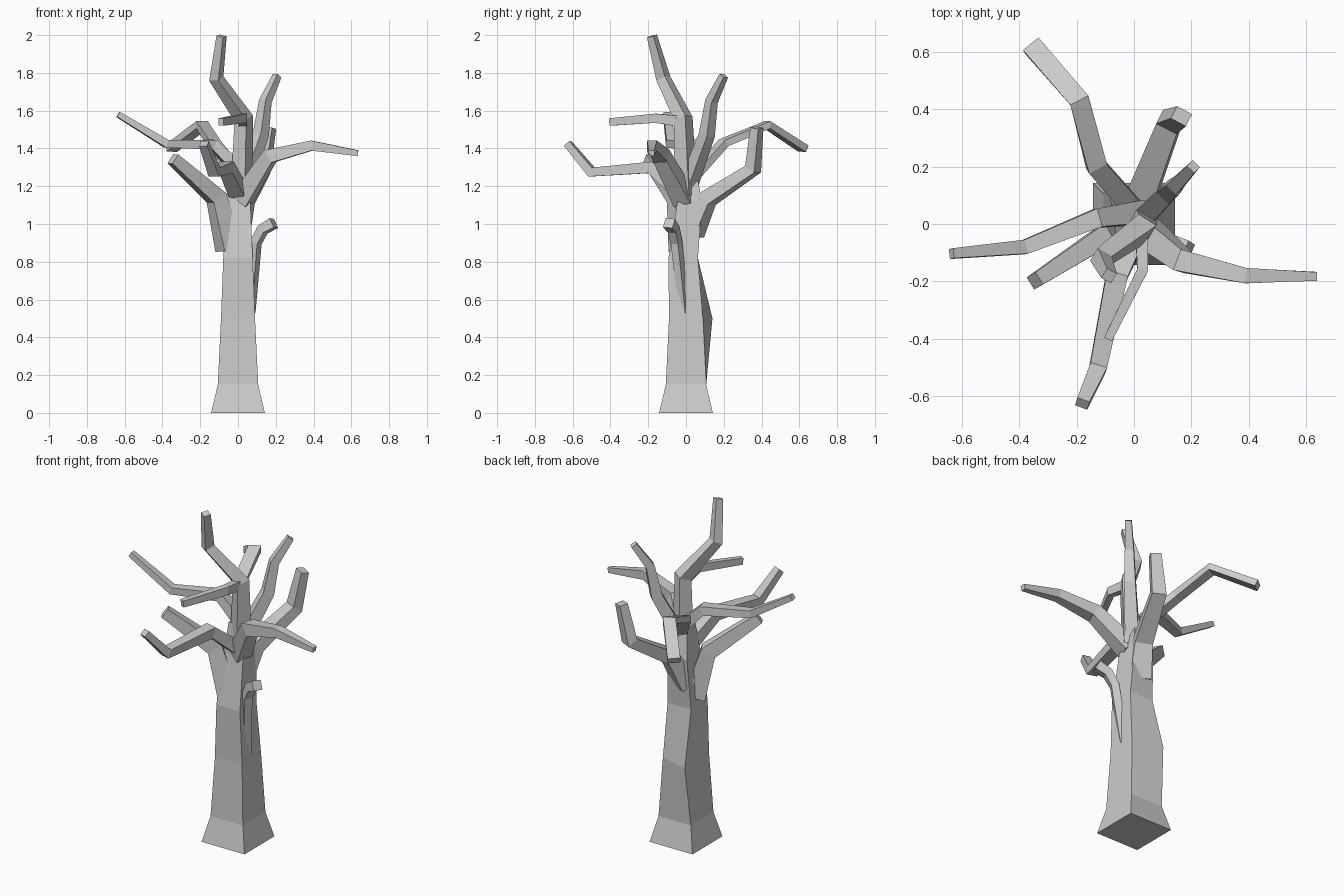
import bpy
from mathutils import Vector

if "Cube" in bpy.data.objects:
    bpy.data.objects.remove(bpy.data.objects["Cube"])


def loft(name, rings):
    """Closed flat-shaded tube through four-sided rings."""
    verts = [v for ring in rings for v in ring]
    faces = [(3, 2, 1, 0)]
    for a in range(0, len(verts) - 4, 4):
        faces += [(a + i, a + (i + 1) % 4, a + 4 + (i + 1) % 4, a + 4 + i) for i in range(4)]
    n = len(verts)
    faces.append((n - 4, n - 3, n - 2, n - 1))
    mesh = bpy.data.meshes.new(name)
    mesh.from_pydata(verts, [], faces)
    ob = bpy.data.objects.new(name, mesh)
    bpy.context.collection.objects.link(ob)


def branch(name, start, end, *path, flat=0.85):
    """Limb whose width tapers from start to end; flat is height / width."""
    pts = [Vector(p) for p in path]
    last = len(pts) - 1
    run = pts[-1] - pts[0]
    across = Vector((-run.y, run.x, 0)).normalized()
    rings = []
    for i, p in enumerate(pts):
        before = (p - pts[max(i - 1, 0)]).normalized()
        after = (pts[min(i + 1, last)] - p).normalized()
        t = (before + after).normalized()
        side = (across - t * across.dot(t)).normalized()
        w = start + (end - start) * i / last
        s, u = side * w / 2, t.cross(side) * w * flat / 2
        rings.append([p - s - u, p + s - u, p + s + u, p - s + u])
    loft(name, rings)


def square(z, half, shift=0, bulge=0):
    """Trunk section, moved back by shift, with the back-left corner pushed out."""
    return [Vector((-half, shift - half, z)), Vector((half, shift - half, z)),
            Vector((half, shift + half, z)), Vector((-half, shift + half + bulge, z))]


# Trunk: flared square foot, bulging back-left corner, narrowing crown
loft("trunk", [square(0, .142), square(.15, .107), square(.5, .09, 0, .05),
               square(.82, .078, -.015), square(1.12, .065, .02), square(1.3, .04, .01)])

# Limbs spreading from the crown
branch("top_branch", .09, .04, (.02, 0, 1.15), (.03, -.015, 1.56),
       (-.115, -.12, 1.77), (-.087, -.18, 1.995), flat=1)
branch("left_upper_branch", .08, .035, (.02, .04, 1.27), (-.13, .02, 1.42),
       (-.38, -.08, 1.425), (-.635, -.103, 1.58))
branch("right_upper_branch", .075, .035, (.02, .01, 1.2), (.12, .11, 1.47),
       (.145, .135, 1.65), (.207, .2, 1.785), flat=1)
branch("back_left_branch", .07, .07, (.01, .04, 1.25), (-.13, .2, 1.43),
       (-.19, .43, 1.525), (-.355, .62, 1.4), flat=.55)
branch("back_right_branch", .12, .06, (-.01, .03, .95), (.03, .11, 1.13),
       (.125, .355, 1.29), (.165, .375, 1.51), flat=.8)
branch("right_branch", .1, .03, (.02, -.01, 1.13), (.17, -.13, 1.36),
       (.39, -.18, 1.415), (.635, -.182, 1.375), flat=1)
branch("front_branch", .09, .045, (.01, -.01, 1.15), (-.06, -.18, 1.3),
       (-.125, -.5, 1.275), (-.18, -.625, 1.425))
branch("front_twig", .045, .03, (.025, 0, 1.54), (.03, -.16, 1.56),
       (-.09, -.4, 1.54), flat=1.3)
branch("left_lower_branch", .1, .05, (-.045, -.02, .87), (-.115, -.05, 1.14),
       (-.345, -.198, 1.345), flat=1.2)

# Short stub low on the right side
branch("right_stub", .04, .055, (.065, -.01, .53), (.095, -.05, .9),
       (.13, -.065, .97), (.19, -.09, 1.005), flat=1)
